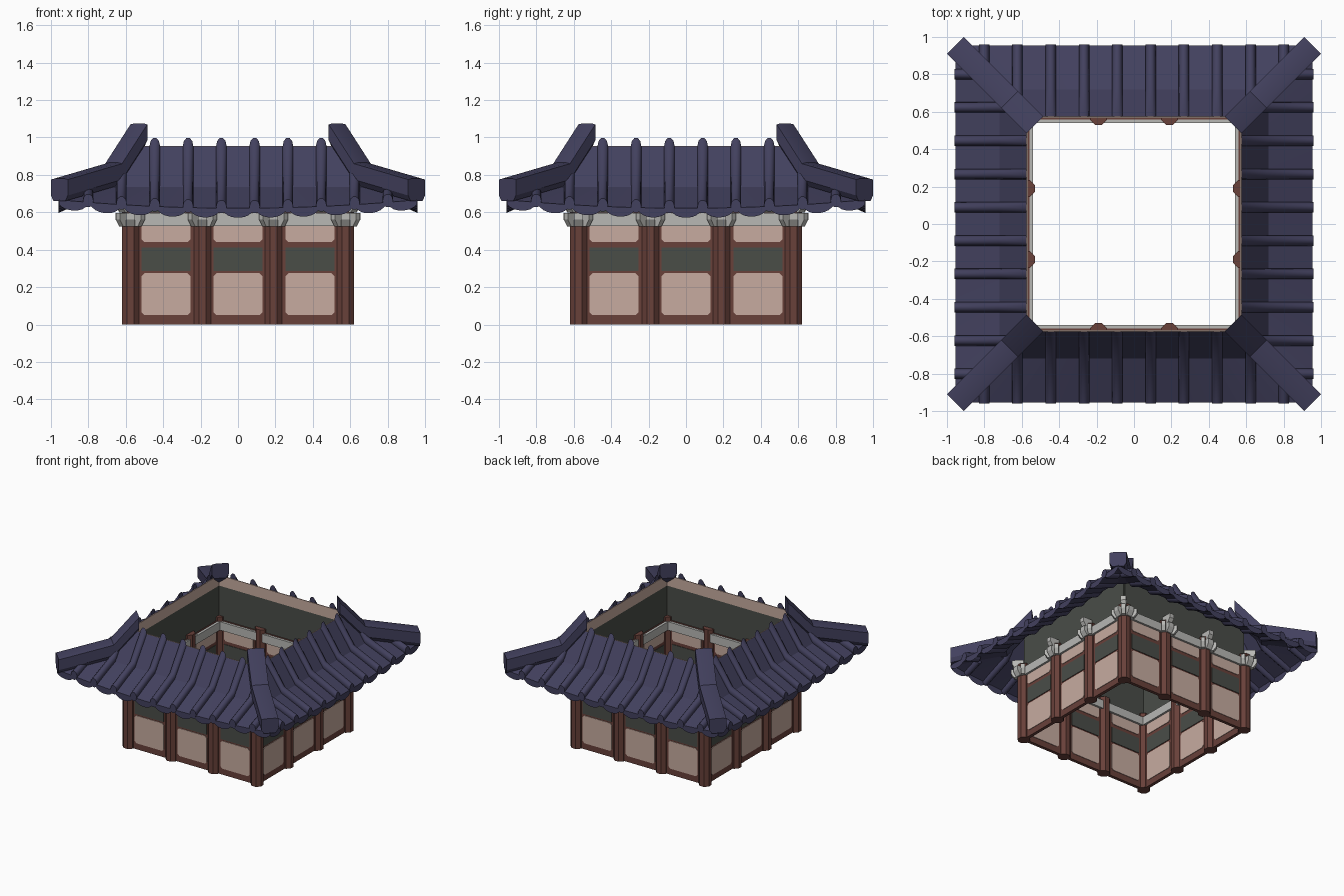
import bpy, bmesh, math
from mathutils import Matrix, Vector

if "Cube" in bpy.data.objects:
    bpy.data.objects.remove(bpy.data.objects["Cube"])


def material(name, rgb):
    m = bpy.data.materials.new(name)
    m.diffuse_color = (*rgb, 1)
    m.use_nodes = True
    m.node_tree.nodes["Principled BSDF"].inputs["Base Color"].default_value = m.diffuse_color
    return m


NAVY = material("navy_tile", (0.055, 0.052, 0.112))
RED = material("red_timber", (0.14, 0.052, 0.042))
CREAM = material("cream_plaster", (0.57, 0.41, 0.35))
GREEN = material("dark_green", (0.068, 0.074, 0.064))
GREY = material("light_grey", (0.48, 0.48, 0.46))


def loft(bm, rings, cap=True):
    """Skin a list of closed rings, with end caps."""
    vs = [[bm.verts.new(p) for p in r] for r in rings]
    n = len(vs[0])
    for a, b in zip(vs, vs[1:]):
        for i in range(n):
            bm.faces.new((a[i], a[(i + 1) % n], b[(i + 1) % n], b[i]))
    if cap:
        bm.faces.new(vs[0][::-1])
        bm.faces.new(vs[-1])


def plate(bm, x0, x1, z0, z1, y0, y1, c=0.0):
    """Upright plate in xz, with corners cut by c."""
    if c:
        o = [(x0 + c, z0), (x1 - c, z0), (x1, z0 + c), (x1, z1 - c),
             (x1 - c, z1), (x0 + c, z1), (x0, z1 - c), (x0, z0 + c)]
    else:
        o = [(x0, z0), (x1, z0), (x1, z1), (x0, z1)]
    loft(bm, [[(x, y, z) for x, z in o] for y in (y0, y1)])


def four_sides(name, mat, build, smooth=0, closed=True):
    """Build the front side, then repeat it round the square."""
    bm = bmesh.new()
    build(bm)
    src = bm.verts[:] + bm.edges[:] + bm.faces[:]
    for k in (1, 2, 3):
        d = bmesh.ops.duplicate(bm, geom=src)["geom"]
        bmesh.ops.rotate(bm, verts=[v for v in d if isinstance(v, bmesh.types.BMVert)],
                         cent=(0, 0, 0), matrix=Matrix.Rotation(k * math.pi / 2, 3, 'Z'))
    if closed:
        bmesh.ops.recalc_face_normals(bm, faces=bm.faces[:])
    me = bpy.data.meshes.new(name)
    bm.to_mesh(me)
    bm.free()
    me.materials.append(mat)
    ob = bpy.data.objects.new(name, me)
    bpy.context.collection.objects.link(ob)
    if smooth:
        bpy.ops.object.select_all(action='DESELECT')
        ob.select_set(True)
        bpy.context.view_layer.objects.active = ob
        bpy.ops.object.shade_smooth_by_angle(angle=math.radians(smooth))
    return ob


COLS = (-0.575, -0.19, 0.19)
BAYS = (-0.385, 0.0, 0.385)


# --- walls: timber frame, panels, columns
def frame(bm):
    plate(bm, -0.575, 0.575, 0, 0.6, -0.585, -0.56)


def panels(z0, z1, c):
    def build(bm):
        for x in BAYS:
            plate(bm, x - 0.13, x + 0.13, z0, z1, -0.589, -0.556, c)
    return build


def columns(bm):
    r = 0.045 / math.cos(math.pi / 8)
    for x in COLS:
        loft(bm, [[(x + r * math.cos((i + .5) * math.pi / 4),
                    -0.575 + r * math.sin((i + .5) * math.pi / 4), z)
                   for i in range(8)] for z in (0, 0.63)])


four_sides("wall_frame", RED, frame)
four_sides("lower_plaster_panels", CREAM, panels(0.05, 0.275, 0.015), 0)
four_sides("green_panels", GREEN, panels(0.287, 0.412, 0), 0)
four_sides("upper_plaster_panels", CREAM, panels(0.44, 0.56, 0.015), 0)
four_sides("columns", RED, columns, 30)
four_sides("upper_wall", GREEN, lambda bm: plate(bm, -0.57, 0.57, 0.6, 0.87, -0.578, -0.568))
four_sides("plaster_rim", CREAM, lambda bm: plate(bm, -0.57, 0.57, 0.87, 0.955, -0.574, -0.568))
four_sides("beam", GREY, lambda bm: plate(bm, -0.6, 0.6, 0.527, 0.595, -0.605, -0.54))


# --- brackets on the column heads
def arm(bm, cx, ang, reach, w, z0, z1):
    d = Vector((math.cos(ang), math.sin(ang), 0))
    s = Vector((-d.y, d.x, 0)) * w
    o = [(0, z0), (reach - 0.025, z0), (reach, (z0 + z1) / 2), (reach, z1), (0, z1)]
    c = Vector((cx, -0.575, 0))
    loft(bm, [[c + d * r + s * k + Vector((0, 0, z)) for r, z in o] for k in (-1, 1)])


def brackets(bm):
    for x in COLS:
        base = -3 * math.pi / 4 if x < -0.5 else -math.pi / 2
        for k in (-2, -1, 0, 1, 2):
            a = base + k * math.pi / 4
            straight = abs(math.sin(2 * a)) < 0.1
            arm(bm, x, a, 0.08 if straight else 0.095, 0.024 if straight else 0.015,
                0.525, 0.597)
        arm(bm, x, base, 0.085, 0.02, 0.6, 0.67)


four_sides("brackets", GREY, brackets)

# --- roof
PROFILE = [(0.572, 0.955), (0.72, 0.735), (0.955, 0.62)]
N = 108


def lift(x):
    return 0.045 * (x / 0.955) ** 2


def strip(bm, rows):
    vs = [[bm.verts.new(p) for p in r] for r in rows]
    for a, b in zip(vs, vs[1:]):
        for i in range(len(a) - 1):
            bm.faces.new((b[i], b[i + 1], a[i + 1], a[i]))


def roof(bm):
    rows = []
    for j, (d, z) in enumerate(PROFILE):
        rows.append([(s * d, -d, z + (lift(s * 0.955) if j == 2 else 0))
                     for s in [2 * i / 24 - 1 for i in range(25)]])
    strip(bm, rows)


def eave_tiles(bm):
    xs = [0.957 * (2 * i / N - 1) for i in range(N + 1)]
    top, low = [], []
    for x in xs:
        t = ((x / 0.177 + 0.5) % 1 - 0.5) * 2
        drop = 0.006 + 0.045 * math.sqrt(max(0, 1 - (t / 0.9) ** 2))
        top.append((x, -0.957, 0.622 + lift(x)))
        low.append((x, -0.957, 0.622 + lift(x) - drop))
    strip(bm, [top, low])


def roof_z(d, x):
    (d0, z0), (d1, z1), (d2, z2) = PROFILE
    if d < d1:
        return z0 + (z1 - z0) * (d - d0) / (d1 - d0)
    f = (d - d1) / (d2 - d1)
    return z1 + (z2 + lift(x) - z1) * f


def ribs(bm):
    for k in range(-5, 5):
        x = -(k + 0.5) * 0.178
        start = max(0.575, abs(x) + 0.02)
        ds = [start] + ([0.72] if start < 0.7 else []) + [0.96]
        rings = []
        for d in ds:
            h = 0.045 if d < 0.65 else 0.036
            z = roof_z(d, x) + (0.004 if d < 0.65 else 0.012)
            rings.append([(x + 0.028 * math.cos(i * math.pi / 5), -d,
                           z + h * math.sin(i * math.pi / 5)) for i in range(10)])
        loft(bm, rings)


def hip_ridge(bm):
    rings = []
    w = 0.045
    for d, z in ((0.53, 0.955), (0.665, 0.745), (0.955, 0.66)):
        sec = [(-0.7, 0), (0.7, 0), (1, 0.03), (1, 0.115), (0.6, 0.12), (-0.6, 0.12),
               (-1, 0.115), (-1, 0.03)]
        rings.append([(d + w * u, -d + w * u, z + h) for u, h in sec])
    loft(bm, rings)


four_sides("roof_slopes", NAVY, roof, closed=False)
four_sides("eave_tiles", NAVY, eave_tiles, closed=False)
four_sides("tile_ribs", NAVY, ribs, 45)
four_sides("hip_ridges", NAVY, hip_ridge, 30)
